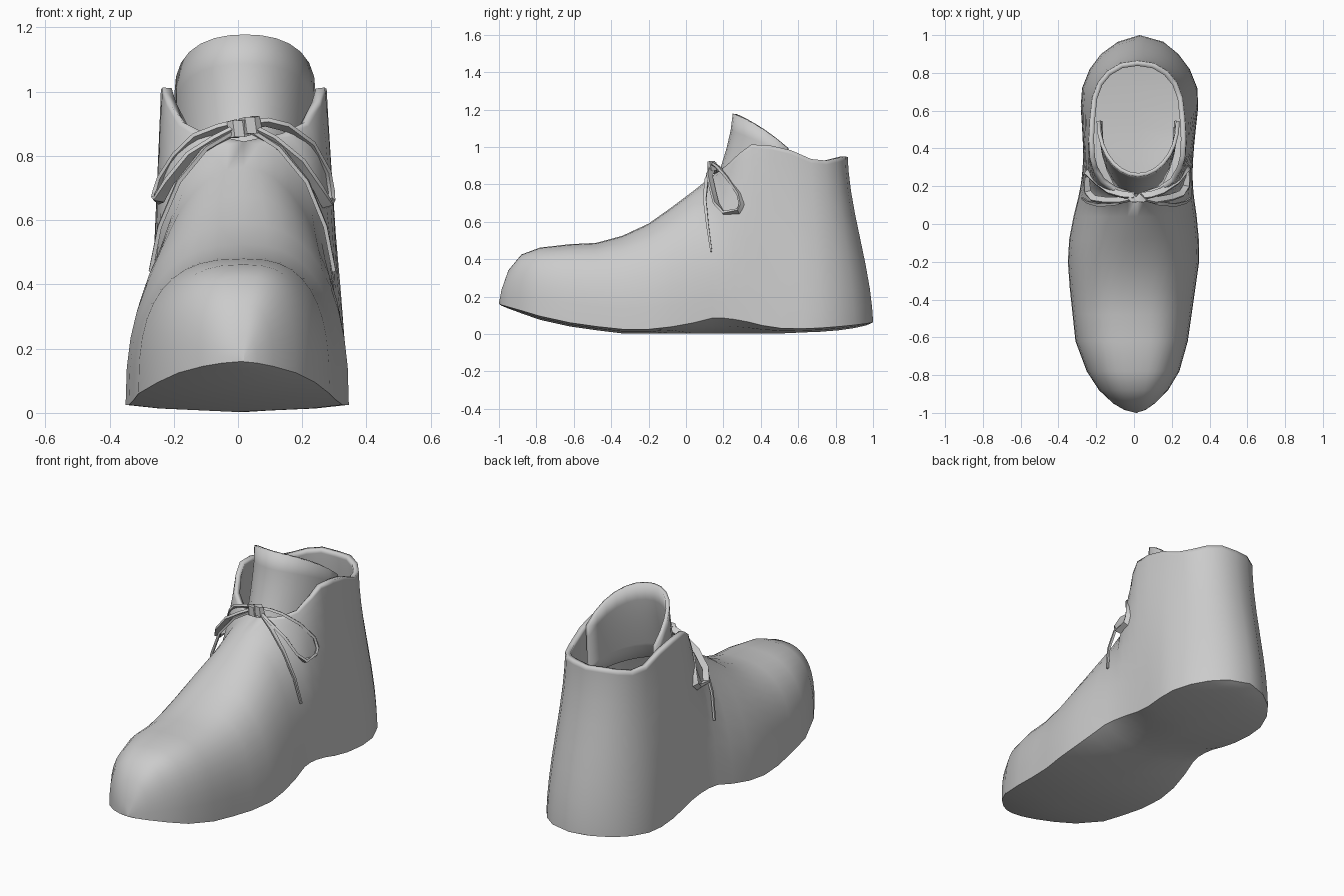
import bpy, bmesh, math
from mathutils import Vector

if "Cube" in bpy.data.objects:
    bpy.data.objects.remove(bpy.data.objects["Cube"])

grey = bpy.data.materials.new("plain_grey")
grey.use_nodes = True
COLOUR = (0.6, 0.6, 0.6, 1)
grey.diffuse_color = COLOUR
grey.node_tree.nodes["Principled BSDF"].inputs["Base Color"].default_value = COLOUR


def make_object(name, bm, thickness=0.0, angle=40):
    mesh = bpy.data.meshes.new(name)
    bm.to_mesh(mesh)
    bm.free()
    mesh.materials.append(grey)
    obj = bpy.data.objects.new(name, mesh)
    bpy.context.collection.objects.link(obj)
    if thickness:
        shell = obj.modifiers.new("thickness", 'SOLIDIFY')
        shell.thickness = thickness
        shell.offset = -1
    bpy.ops.object.select_all(action='DESELECT')
    bpy.context.view_layer.objects.active = obj
    obj.select_set(True)
    bpy.ops.object.shade_smooth_by_angle(angle=math.radians(angle))


# Toe and vamp: y, right edge x, left edge x, sole edge z, ridge z, roundness
VAMP = [
    (-1.00, 0.01, 0.01, 0.160, 0.165, 2.4),
    (-0.985, -0.05, 0.06, 0.155, 0.24, 2.4),
    (-0.95, -0.11, 0.11, 0.145, 0.34, 2.4),
    (-0.88, -0.185, 0.18, 0.125, 0.425, 2.6),
    (-0.78, -0.25, 0.24, 0.095, 0.462, 2.7),
    (-0.62, -0.31, 0.285, 0.06, 0.480, 2.7),
    (-0.48, -0.325, 0.305, 0.04, 0.487, 2.6),
    (-0.34, -0.340, 0.325, 0.025, 0.525, 2.5),
    (-0.20, -0.350, 0.345, 0.025, 0.590, 2.35),
    (-0.08, -0.343, 0.343, 0.038, 0.675, 2.15),
    (0.04, -0.320, 0.332, 0.060, 0.765, 2.0),
    (0.14, -0.295, 0.318, 0.085, 0.845, 2.0),
]
# Ankle and heel: the first four as above, then collar half width, y, z and roundness
ANKLE = [
    (0.20, -0.283, 0.312, 0.085, 0.12, 0.175, 0.87, 1.9),
    (0.26, -0.275, 0.310, 0.078, 0.19, 0.22, 0.905, 1.75),
    (0.33, -0.270, 0.312, 0.065, 0.235, 0.29, 0.97, 1.5),
    (0.41, -0.270, 0.318, 0.045, 0.252, 0.35, 1.013, 1.3),
    (0.51, -0.275, 0.328, 0.030, 0.258, 0.45, 1.008, 1.12),
    (0.62, -0.282, 0.340, 0.028, 0.252, 0.56, 0.983, 1.05),
    (0.72, -0.275, 0.335, 0.032, 0.240, 0.67, 0.935, 1.02),
    (0.82, -0.235, 0.295, 0.040, 0.210, 0.75, 0.927, 1.0),
    (0.90, -0.175, 0.235, 0.048, 0.160, 0.81, 0.940, 1.0),
    (0.965, -0.085, 0.155, 0.056, 0.088, 0.852, 0.950, 1.0),
    (1.00, 0.03, 0.03, 0.062, 0.0, 0.865, 0.945, 1.0),
]
CENTRE = 0.018
STEPS = 10


def rib(sole, top, n):
    """Curved rib from the sole edge to the ridge or collar, S-shaped at the heel."""
    sway = min(max((sole.y - 0.35) / 0.4, 0), 0.8)
    points = []
    for k in range(STEPS + 1):
        t = math.pi / 2 * k / STEPS
        c = max(math.cos(t), 0) ** (2 / n) if k < STEPS else 0
        s = math.sin(t) ** (2 / n)
        c += (c * c * (3 - 2 * c) - c) * sway
        points.append(Vector((top.x + (sole.x - top.x) * c,
                              top.y + (sole.y - top.y) * c,
                              sole.z + (top.z - sole.z) * s)))
    return points


# Upper and sole as one shell, left open at the collar
bm = bmesh.new()
rows = [(y, a, b, z, 0.0, y, h, n) for y, a, b, z, h, n in VAMP] + ANKLE
rings = []
for y, right, left, z, half, ty, tz, n in rows:
    a, b = Vector((right, y, z)), Vector((left, y, z))
    ring = rib(a, Vector((CENTRE - half, ty, tz)), n)
    ring += reversed(rib(b, Vector((CENTRE + half, ty, tz)), n))
    # the tread is level under the arch and bulges slightly at toe and heel
    dip = (z - 0.003 if -0.4 < y < 0.6 else 0.02) * min(1, (left - right) / 0.5)
    for u in (0.15, 0.5, 0.85):
        p = b.lerp(a, u)
        p.z -= dip * (1 - (2 * u - 1) ** 2)
        ring.append(p)
    rings.append([bm.verts.new(p) for p in ring])
for r0, r1 in zip(rings, rings[1:]):
    count = len(r0)
    for i in range(count):
        if i != STEPS:  # gap between the two collar edges
            j = (i + 1) % count
            bm.faces.new((r0[i], r0[j], r1[j], r1[i]))
bmesh.ops.remove_doubles(bm, verts=bm.verts, dist=0.0005)
bmesh.ops.dissolve_degenerate(bm, edges=bm.edges, dist=0.0005)
bmesh.ops.recalc_face_normals(bm, faces=bm.faces)
make_object("shoe_upper_and_sole", bm, 0.028)

# Tongue: curved plate wrapping the front of the ankle opening
bm = bmesh.new()
columns = []
for i in range(15):
    deg = -91 + 13 * i
    a = math.radians(deg)
    top = 1.178 - 0.18 * (abs(deg) / 90) ** 2.2
    column = []
    for k in range(6):
        f = k / 5
        slope = 0.13 * (1 - f) ** 1.5 * max(math.cos(a), 0)
        column.append(bm.verts.new((0.022 + (0.21 + 0.01 * f) * math.sin(a),
                                    0.54 - 0.29 * math.cos(a) - slope,
                                    0.72 + (top - 0.72) * f)))
    columns.append(column)
for c0, c1 in zip(columns, columns[1:]):
    for k in range(5):
        bm.faces.new((c0[k], c1[k], c1[k + 1], c0[k + 1]))
make_object("tongue", bm, 0.02)


def lace(name, points, across, width=0.034, depth=0.014, tip=1.0):
    """Flat ribbon along a path; across is the direction of its width."""
    bm = bmesh.new()
    pts = [Vector(p) for p in points]
    last = len(pts) - 1
    sections = []
    for i, p in enumerate(pts):
        along = (pts[min(i + 1, last)] - pts[max(i - 1, 0)]).normalized()
        w = Vector(across)
        w = (w - along * w.dot(along)).normalized()
        d = along.cross(w) * depth / 2
        w *= width / 2 * (1 + (tip - 1) * i / last)
        sections.append([bm.verts.new(p + q) for q in (w + d, w - d, -w - d, d - w)])
    for s0, s1 in zip(sections, sections[1:]):
        for i in range(4):
            j = (i + 1) % 4
            bm.faces.new((s0[i], s0[j], s1[j], s1[i]))
    bm.faces.new(sections[0])
    bm.faces.new(sections[-1])
    bmesh.ops.recalc_face_normals(bm, faces=bm.faces)
    make_object(name, bm)


# Bow: two loops, two loose ends and the knot
lace("right_lace_loop", [(0.0, 0.15, 0.90), (-0.06, 0.155, 0.885), (-0.13, 0.175, 0.858),
                         (-0.19, 0.22, 0.80), (-0.235, 0.265, 0.73), (-0.250, 0.275, 0.69),
                         (-0.254, 0.25, 0.665), (-0.246, 0.17, 0.665), (-0.215, 0.135, 0.72),
                         (-0.15, 0.125, 0.80), (-0.07, 0.125, 0.85), (0.0, 0.14, 0.885)],
     (-0.5, -0.75, 0.4))
lace("left_lace_loop", [(0.04, 0.15, 0.90), (0.09, 0.155, 0.905), (0.15, 0.175, 0.89),
                        (0.225, 0.225, 0.835), (0.273, 0.285, 0.75), (0.286, 0.300, 0.69),
                        (0.287, 0.28, 0.655), (0.278, 0.20, 0.648), (0.25, 0.16, 0.70),
                        (0.195, 0.14, 0.78), (0.11, 0.125, 0.85), (0.04, 0.14, 0.885)],
     (0.5, -0.75, 0.4))
lace("right_lace_end", [(0.0, 0.14, 0.885), (-0.10, 0.11, 0.825), (-0.185, 0.10, 0.72),
                        (-0.244, 0.115, 0.58), (-0.272, 0.135, 0.44)],
     (0, 1, 0.4), 0.024, 0.012, 0.4)
lace("left_lace_end", [(0.04, 0.14, 0.885), (0.13, 0.11, 0.825), (0.215, 0.10, 0.72),
                       (0.272, 0.115, 0.58), (0.299, 0.135, 0.44)],
     (0, 1, 0.4), 0.024, 0.012, 0.4)
for side, x, z in (("right", 0.002, 0.885), ("left", 0.040, 0.895)):
    lace(side + "_knot_half", [(x - 0.018, 0.145, z - 0.004), (x - 0.008, 0.135, z),
                               (x + 0.008, 0.135, z), (x + 0.018, 0.145, z + 0.004)],
         (0, 0, 1), 0.052, 0.04)
